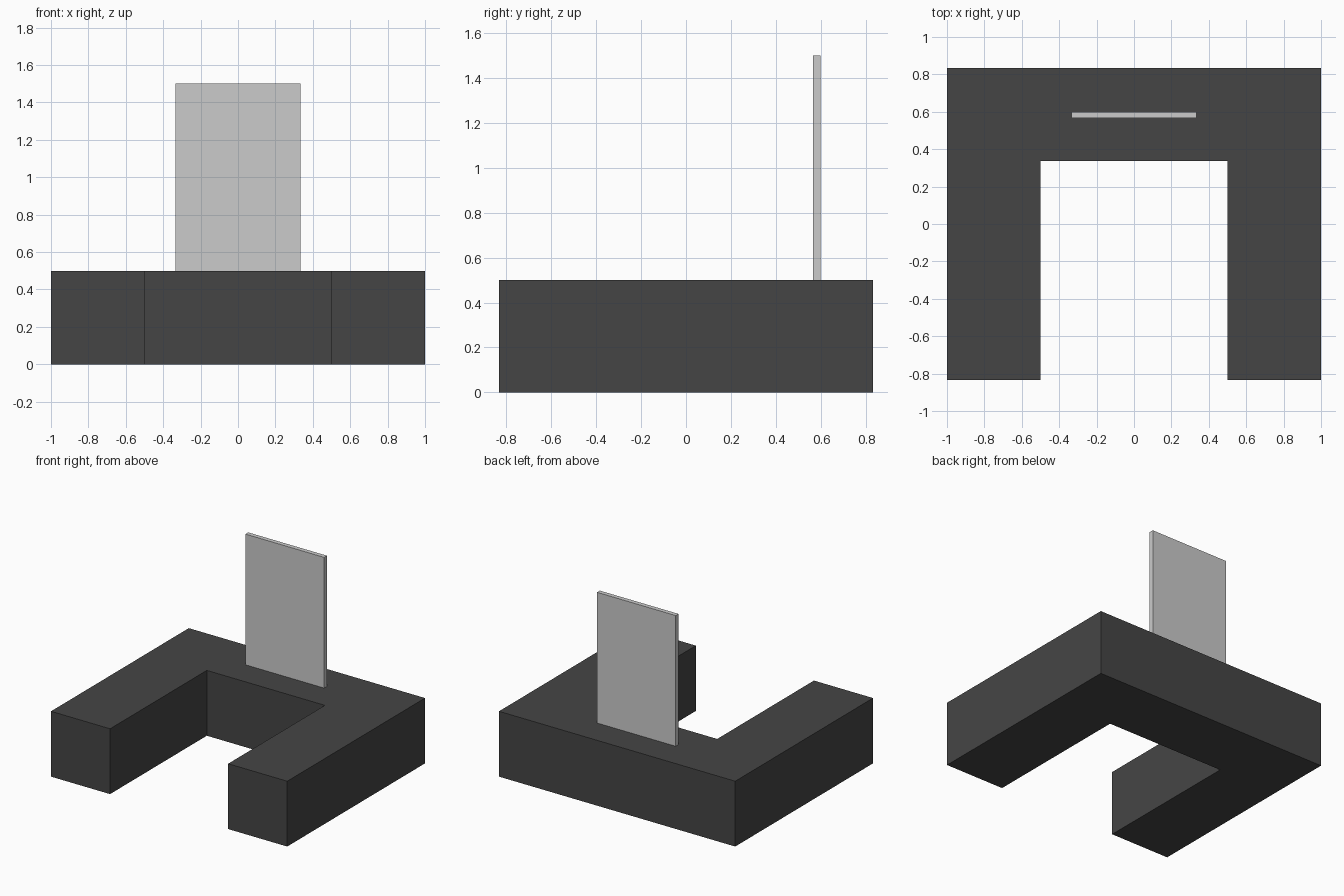
import bpy
import bmesh

if "Cube" in bpy.data.objects:
    bpy.data.objects.remove(bpy.data.objects["Cube"])


def extrude_profile(name, points, z0, z1):
    """Closed prism from a plan outline (counter-clockwise)."""
    bm = bmesh.new()
    face = bm.faces.new([bm.verts.new((x, y, z0)) for x, y in points])
    top = bmesh.ops.extrude_face_region(bm, geom=[face], use_keep_orig=True)
    verts = [g for g in top["geom"] if isinstance(g, bmesh.types.BMVert)]
    bmesh.ops.translate(bm, verts=verts, vec=(0, 0, z1 - z0))
    bmesh.ops.recalc_face_normals(bm, faces=bm.faces)
    mesh = bpy.data.meshes.new(name)
    bm.to_mesh(mesh)
    bm.free()
    obj = bpy.data.objects.new(name, mesh)
    bpy.context.collection.objects.link(obj)
    return obj


# U-shaped desk, open to the front
X, Y, INNER_X, INNER_Y = 1.0, 0.833, 0.5, 0.337
desk = extrude_profile("u_shaped_desk", [
    (-X, -Y), (-INNER_X, -Y), (-INNER_X, INNER_Y), (INNER_X, INNER_Y),
    (INNER_X, -Y), (X, -Y), (X, Y), (-X, Y)], 0, 0.5)
dark = bpy.data.materials.new("dark_grey")
dark.diffuse_color = (0.06, 0.06, 0.06, 1)
dark.use_nodes = True
dark.node_tree.nodes["Principled BSDF"].inputs["Base Color"].default_value = dark.diffuse_color
desk.data.materials.append(dark)

# Upright panel on the back section
extrude_profile("upright_panel", [
    (-0.333, 0.566), (0.333, 0.566), (0.333, 0.6), (-0.333, 0.6)], 0.5, 1.5)
